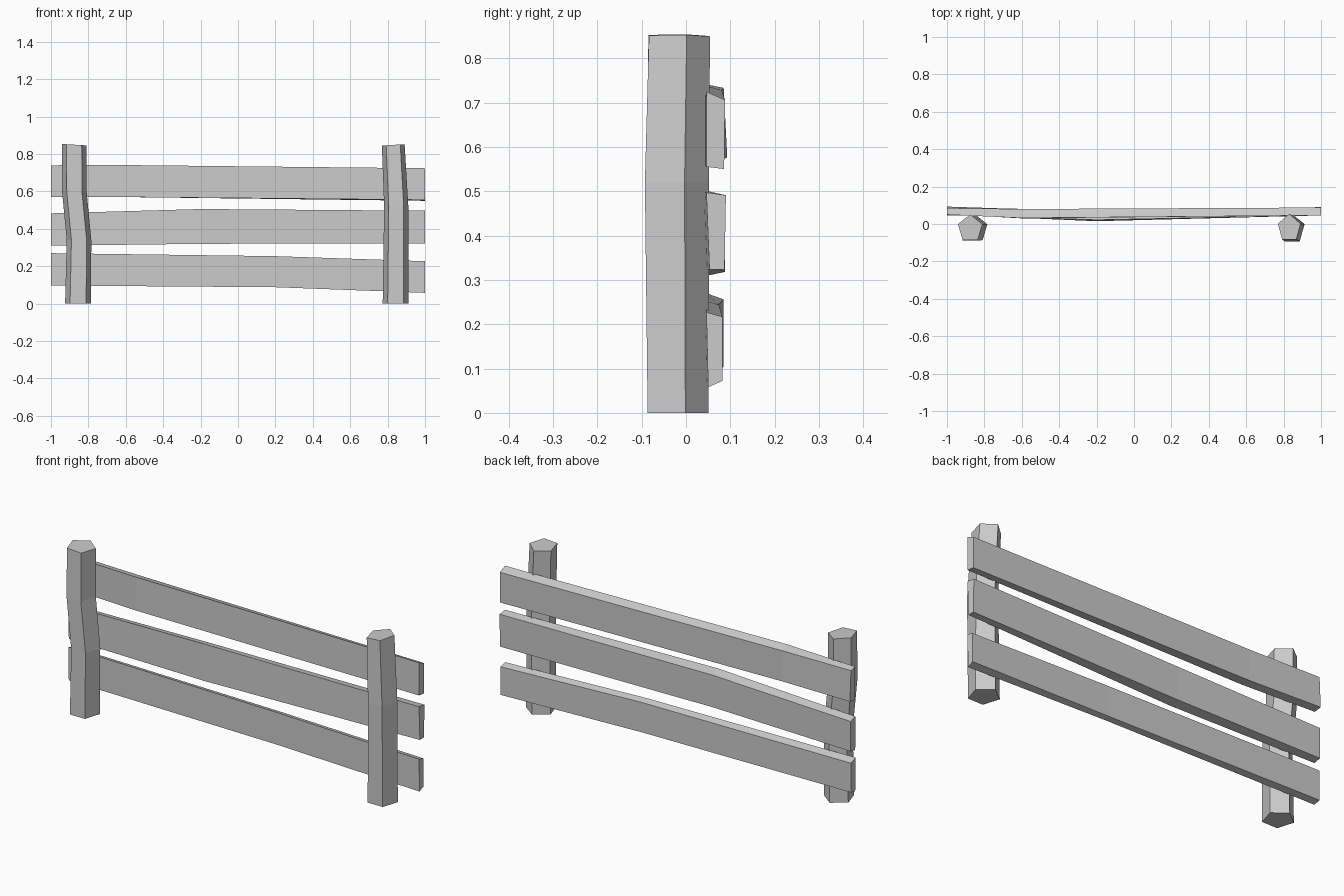
import bpy, bmesh
from math import sin, cos, tau

if "Cube" in bpy.data.objects:
    bpy.data.objects.remove(bpy.data.objects["Cube"])


def loft(name, rings):
    """Skin a list of equal-length rings and cap both ends."""
    bm = bmesh.new()
    loops = [[bm.verts.new(p) for p in ring] for ring in rings]
    n = len(loops[0])
    for a, b in zip(loops, loops[1:]):
        for i in range(n):
            j = (i + 1) % n
            bm.faces.new((a[i], a[j], b[j], b[i]))
    bm.faces.new(loops[0])
    bm.faces.new(loops[-1])
    bmesh.ops.recalc_face_normals(bm, faces=bm.faces)
    mesh = bpy.data.meshes.new(name)
    bm.to_mesh(mesh)
    bm.free()
    obj = bpy.data.objects.new(name, mesh)
    bpy.context.collection.objects.link(obj)
    return obj


def post(name, stations, tilt):
    """Five-sided post; station = (z, x, y, x radius, y radius), tilt slopes the top."""
    rings = []
    for k, (z, x, y, rx, ry) in enumerate(stations):
        slope = tilt if k == len(stations) - 1 else 0
        ring = []
        for i in range(5):
            dx, dy = -rx * sin(i * tau / 5), ry * cos(i * tau / 5)
            ring.append((x + dx, y + dy, z + slope * dx))
        rings.append(ring)
    return loft(name, rings)


def rail(name, stations):
    """Crooked board; station = x, then (y, z) of front top, back top, back bottom, front bottom."""
    return loft(name, [[(x, y, z) for y, z in corners] for x, *corners in stations])


# Posts
post("left_post", [(0, -0.855, -0.025, 0.073, 0.076),
                   (0.34, -0.85, -0.025, 0.069, 0.076),
                   (0.60, -0.875, -0.026, 0.069, 0.077),
                   (0.85, -0.876, -0.024, 0.069, 0.075)], -0.06)
post("right_post", [(0, 0.843, -0.025, 0.073, 0.076),
                    (0.52, 0.846, -0.028, 0.068, 0.08),
                    (0.849, 0.83, -0.022, 0.064, 0.076)], 0.06)

# Rails, each bent once along its length
rail("top_rail", [
    (-1.0, (0.05, 0.74), (0.085, 0.733), (0.093, 0.576), (0.053, 0.57)),
    (-0.6, (0.032, 0.741), (0.08, 0.728), (0.08, 0.57), (0.03, 0.57)),
    (1.0, (0.046, 0.724), (0.088, 0.706), (0.086, 0.55), (0.046, 0.555))])
rail("middle_rail", [
    (-1.0, (0.048, 0.483), (0.088, 0.472), (0.088, 0.318), (0.05, 0.31)),
    (-0.2, (0.022, 0.506), (0.073, 0.492), (0.07, 0.325), (0.015, 0.32)),
    (1.0, (0.046, 0.497), (0.09, 0.491), (0.087, 0.323), (0.053, 0.323))])
rail("bottom_rail", [
    (-1.0, (0.046, 0.27), (0.085, 0.256), (0.085, 0.105), (0.05, 0.097)),
    (0.2, (0.04, 0.254), (0.074, 0.244), (0.074, 0.09), (0.04, 0.088)),
    (1.0, (0.046, 0.227), (0.082, 0.217), (0.082, 0.072), (0.05, 0.058))])
